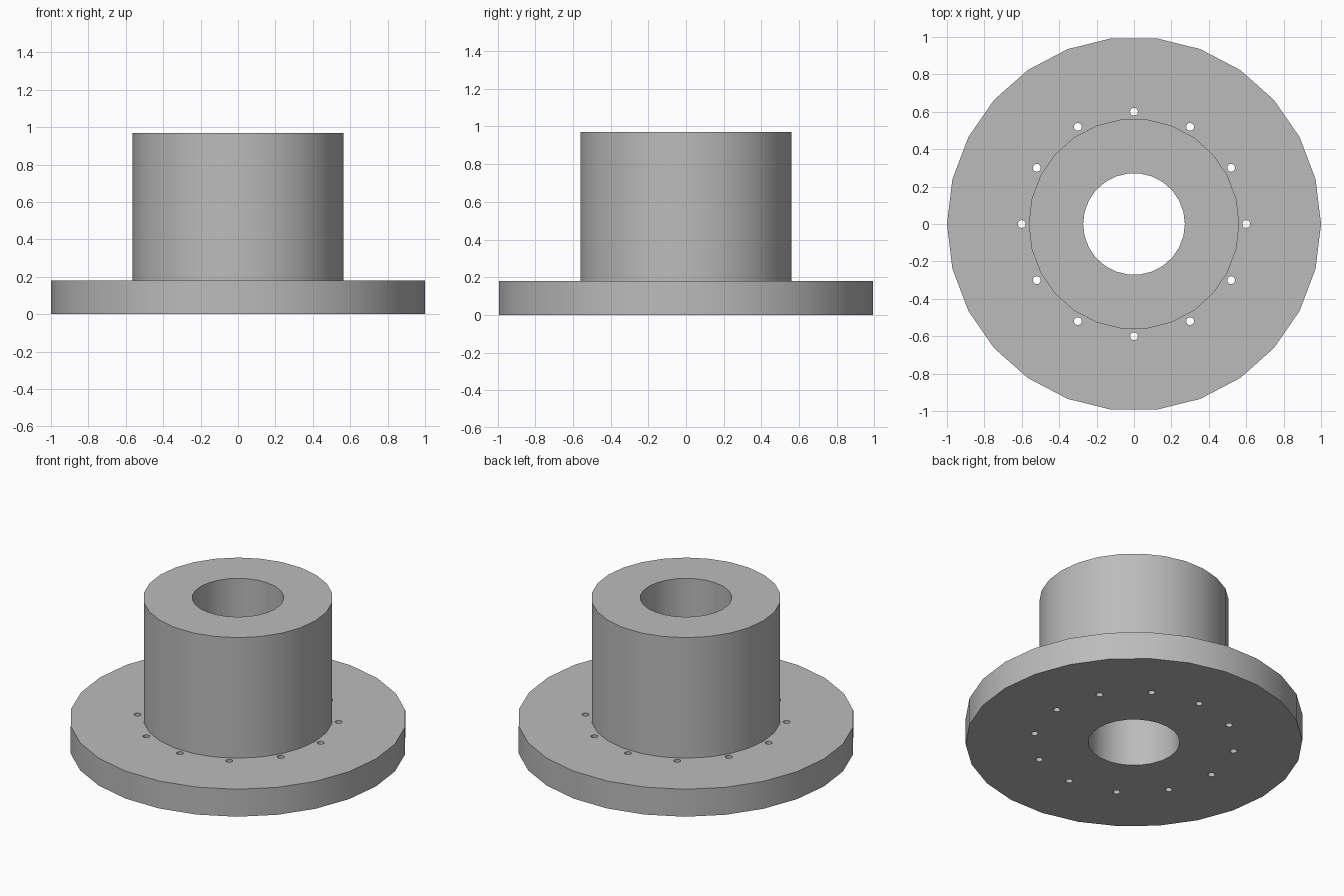
import bpy
import bmesh
from math import cos, sin, tau, radians

SIDES = 26
HOLES = 12

cube = bpy.data.objects.get("Cube")
if cube:
    bpy.data.objects.remove(cube, do_unlink=True)

# Plain grey metal
metal = bpy.data.materials.new("grey metal")
metal.use_nodes = True
grey = (0.5, 0.5, 0.5, 1)
metal.diffuse_color = grey
metal.node_tree.nodes["Principled BSDF"].inputs["Base Color"].default_value = grey


def lathe(name, profile, sides):
    """Turn a closed (radius, height) profile around the z axis."""
    bm = bmesh.new()
    rings = [[bm.verts.new((r * cos(tau * i / sides), r * sin(tau * i / sides), z))
              for r, z in profile] for i in range(sides)]
    n = len(profile)
    for i, ring in enumerate(rings):
        after = rings[(i + 1) % sides]
        for j in range(n):
            k = (j + 1) % n
            bm.faces.new((ring[j], after[j], after[k], ring[k]))
    bmesh.ops.recalc_face_normals(bm, faces=bm.faces)
    mesh = bpy.data.meshes.new(name)
    bm.to_mesh(mesh)
    bm.free()
    obj = bpy.data.objects.new(name, mesh)
    mesh.materials.append(metal)
    bpy.context.collection.objects.link(obj)
    return obj


def select(obj):
    bpy.ops.object.select_all(action='DESELECT')
    obj.select_set(True)
    bpy.context.view_layer.objects.active = obj


# Flange and hub with a central bore, turned in one piece
body = lathe("flanged_hub",
             [(0.272, 0), (1, 0), (1, 0.18), (0.563, 0.18), (0.563, 0.97), (0.272, 0.97)],
             SIDES)

# Ring of bolt holes through the flange
bm = bmesh.new()
for i in range(HOLES):
    a = tau * i / HOLES
    made = bmesh.ops.create_cone(bm, cap_ends=True, segments=16,
                                 radius1=0.021, radius2=0.021, depth=0.4)
    bmesh.ops.translate(bm, verts=made["verts"], vec=(0.6 * cos(a), 0.6 * sin(a), 0.09))
cutter_mesh = bpy.data.meshes.new("bolt_hole_cutter")
bm.to_mesh(cutter_mesh)
bm.free()
cutter_mesh.materials.append(metal)
cutter = bpy.data.objects.new("bolt_hole_cutter", cutter_mesh)
cutter.hide_render = True
bpy.context.collection.objects.link(cutter)

cut = body.modifiers.new("bolt_holes", 'BOOLEAN')
cut.operation = 'DIFFERENCE'
cut.solver = 'EXACT'
cut.object = cutter
select(body)
bpy.ops.object.modifier_apply(modifier=cut.name)
bpy.data.objects.remove(cutter, do_unlink=True)

# Smooth round walls, crisp rims
bpy.ops.object.shade_smooth_by_angle(angle=radians(30))
